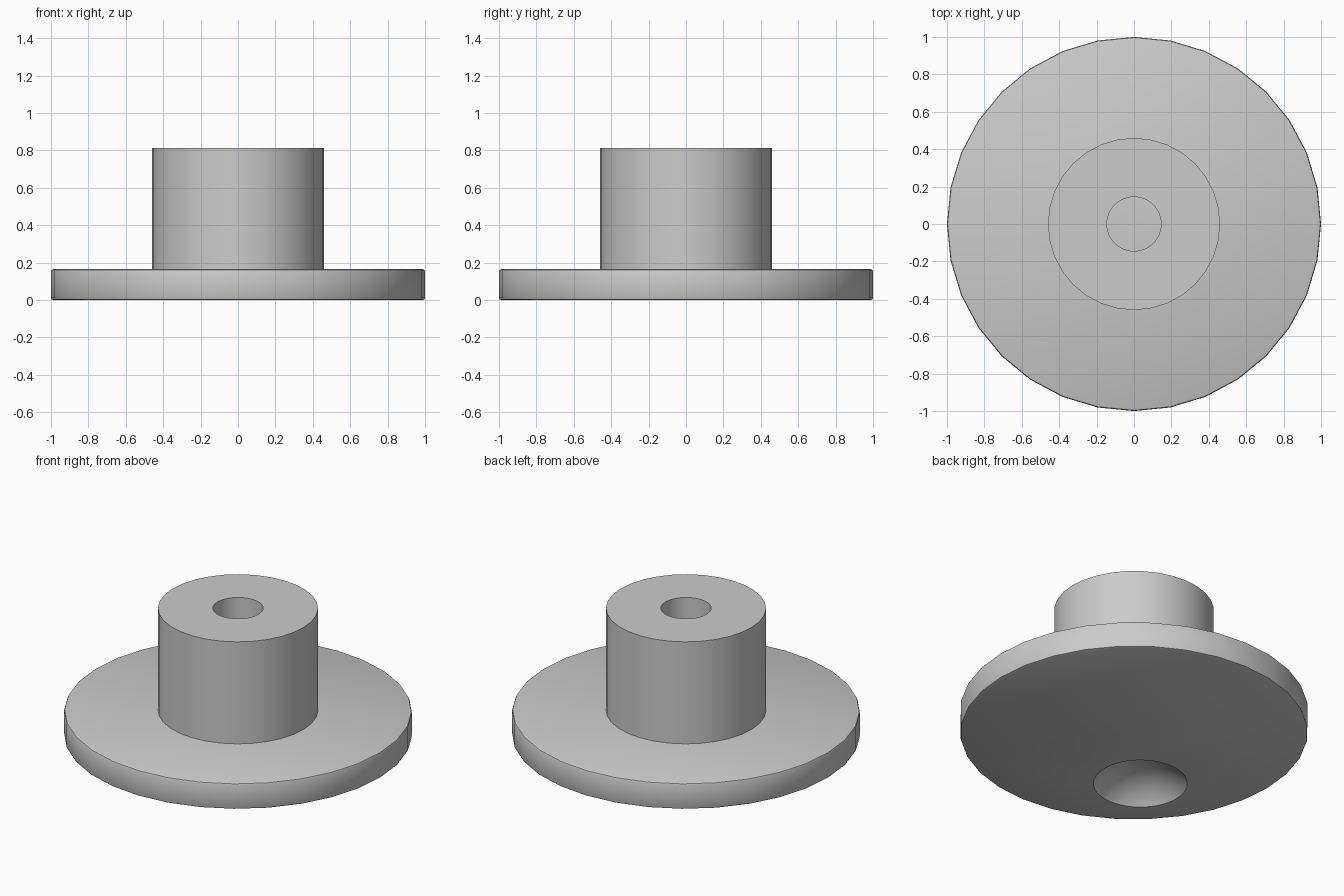
import bpy, bmesh, math
from mathutils import Vector

cube = bpy.data.objects.get("Cube")
if cube:
    bpy.data.objects.remove(cube, do_unlink=True)

SIDES = 32

grey = bpy.data.materials.new("plain grey")
grey.use_nodes = True
colour = (0.6, 0.6, 0.6, 1)
grey.diffuse_color = colour
grey.node_tree.nodes["Principled BSDF"].inputs["Base Color"].default_value = colour


def lathe(name, profile):
    """Spin a closed (radius, height) profile about z; radius 0 makes a pole."""
    bm = bmesh.new()
    verts = [bm.verts.new((r, 0, z)) for r, z in profile]
    edges = [bm.edges.new(pair) for pair in zip(verts, verts[1:])]
    bmesh.ops.spin(bm, geom=verts + edges, axis=(0, 0, 1), cent=(0, 0, 0),
                   angle=math.tau, steps=SIDES, use_duplicate=False)
    bmesh.ops.remove_doubles(bm, verts=bm.verts, dist=0.0005)
    bmesh.ops.dissolve_limit(bm, angle_limit=0.01, verts=bm.verts, edges=bm.edges)
    bmesh.ops.recalc_face_normals(bm, faces=bm.faces)
    mesh = bpy.data.meshes.new(name)
    bm.to_mesh(mesh)
    bm.free()
    mesh.materials.append(grey)
    obj = bpy.data.objects.new(name, mesh)
    bpy.context.collection.objects.link(obj)
    return obj


def activate(obj):
    bpy.ops.object.select_all(action='DESELECT')
    obj.select_set(True)
    bpy.context.view_layer.objects.active = obj


# Round base plate with softened rims
top, soft = 0.165, 0.012
mid = soft * 0.3
base = lathe("base_disc", [
    (0, 0), (1 - soft, 0), (1 - mid, mid), (1, soft),
    (1, top - soft), (1 - mid, top - mid), (1 - soft, top), (0, top)])

# Hub with a blind centre bore reaching down to the plate
hub_r, bore_r, hub_top = 0.46, 0.145, 0.812
hub = lathe("hub", [(0, top), (bore_r, top), (bore_r, hub_top),
                    (hub_r, hub_top), (hub_r, top - 0.02), (0, top - 0.02)])

# Bowl-shaped finger dimple in the underside
rim, depth = 0.27, 0.12
radius = (rim ** 2 + depth ** 2) / (2 * depth)
bpy.ops.mesh.primitive_uv_sphere_add(segments=48, ring_count=48, radius=radius,
                                     location=(-0.40, -0.42, depth - radius))
cutter = bpy.context.object
cutter.name = "dimple_cutter"
cutter.hide_render = True
cutter.data.materials.append(grey)
cut = base.modifiers.new("dimple", 'BOOLEAN')
cut.operation = 'DIFFERENCE'
cut.solver = 'EXACT'
cut.object = cutter
activate(base)
bpy.ops.object.modifier_apply(modifier=cut.name)
bpy.data.objects.remove(cutter, do_unlink=True)

for part in (base, hub):
    activate(part)
    bpy.ops.object.shade_smooth_by_angle(angle=math.radians(35))
